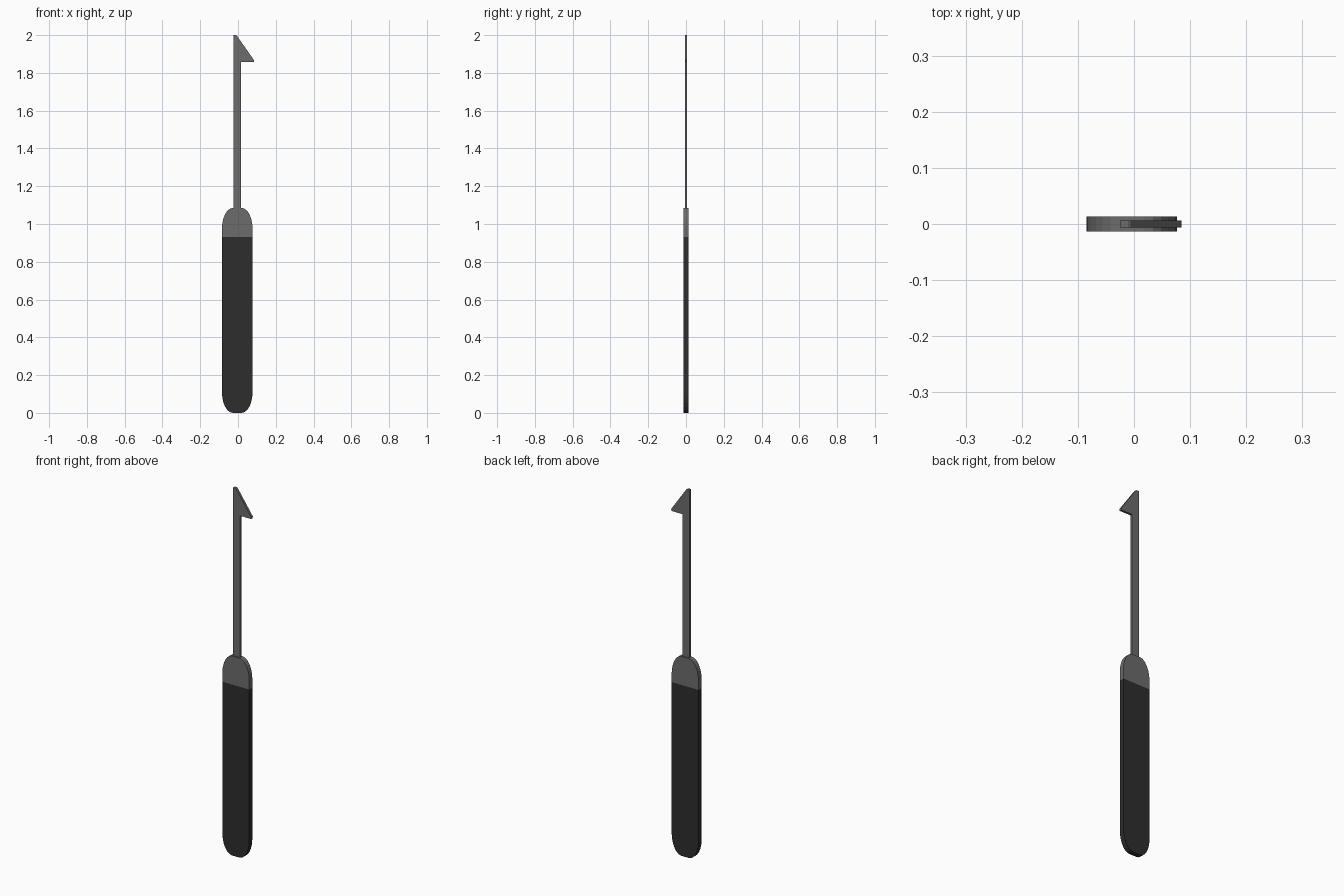
import bpy, bmesh, math

if "Cube" in bpy.data.objects:
    bpy.data.objects.remove(bpy.data.objects["Cube"])

def material(name, rgb):
    m = bpy.data.materials.new(name)
    m.diffuse_color = (*rgb, 1)
    m.use_nodes = True
    m.node_tree.nodes["Principled BSDF"].inputs["Base Color"].default_value = m.diffuse_color
    return m

steel = material("steel", (0.15, 0.15, 0.15))
rubber = material("rubber", (0.027, 0.027, 0.028))

def plate(name, outline, half, mat):
    """Extrude an x/z outline to a flat plate centred on y = 0."""
    bm = bmesh.new()
    face = bm.faces.new([bm.verts.new((x, -half, z)) for x, z in outline])
    ext = bmesh.ops.extrude_face_region(bm, geom=[face])
    verts = [v for v in ext["geom"] if isinstance(v, bmesh.types.BMVert)]
    bmesh.ops.translate(bm, vec=(0, 2 * half, 0), verts=verts)
    bmesh.ops.recalc_face_normals(bm, faces=bm.faces)
    me = bpy.data.meshes.new(name)
    bm.to_mesh(me)
    bm.free()
    me.materials.append(mat)
    ob = bpy.data.objects.new(name, me)
    bpy.context.collection.objects.link(ob)
    return ob

CX, HW = -0.004, 0.081      # handle centre and half width
RX, RZ = 0.058, 0.11        # elliptical corner radii
SPLIT, TOP = 0.93, 1.085

def rounded_end(z_end, z_cut, n=6):
    """Outline straight at z_cut and rounded at z_end."""
    s = 1 if z_end > z_cut else -1
    right = [(HW - RX + RX * math.cos(a), z_end - s * RZ + s * RZ * math.sin(a))
             for a in (math.pi / 2 * i / n for i in range(n + 1))]
    half = [(HW, z_cut)] + right
    return [(CX + x, z) for x, z in half] + [(CX - x, z) for x, z in reversed(half)]

# Handle: dark grip and steel collar
plate("grip", rounded_end(0, SPLIT), 0.0135, rubber)
plate("handle_collar", rounded_end(TOP, SPLIT), 0.0135, steel)

# Slim shaft ending in a one-sided barb
plate("hook_shaft", [(-0.025, 1.06), (0.017, 1.06), (0.017, 1.857), (0.083, 1.857),
                     (0.085, 1.867), (-0.006, 1.997), (-0.011, 2.0), (-0.025, 2.0)],
      0.0065, steel)
